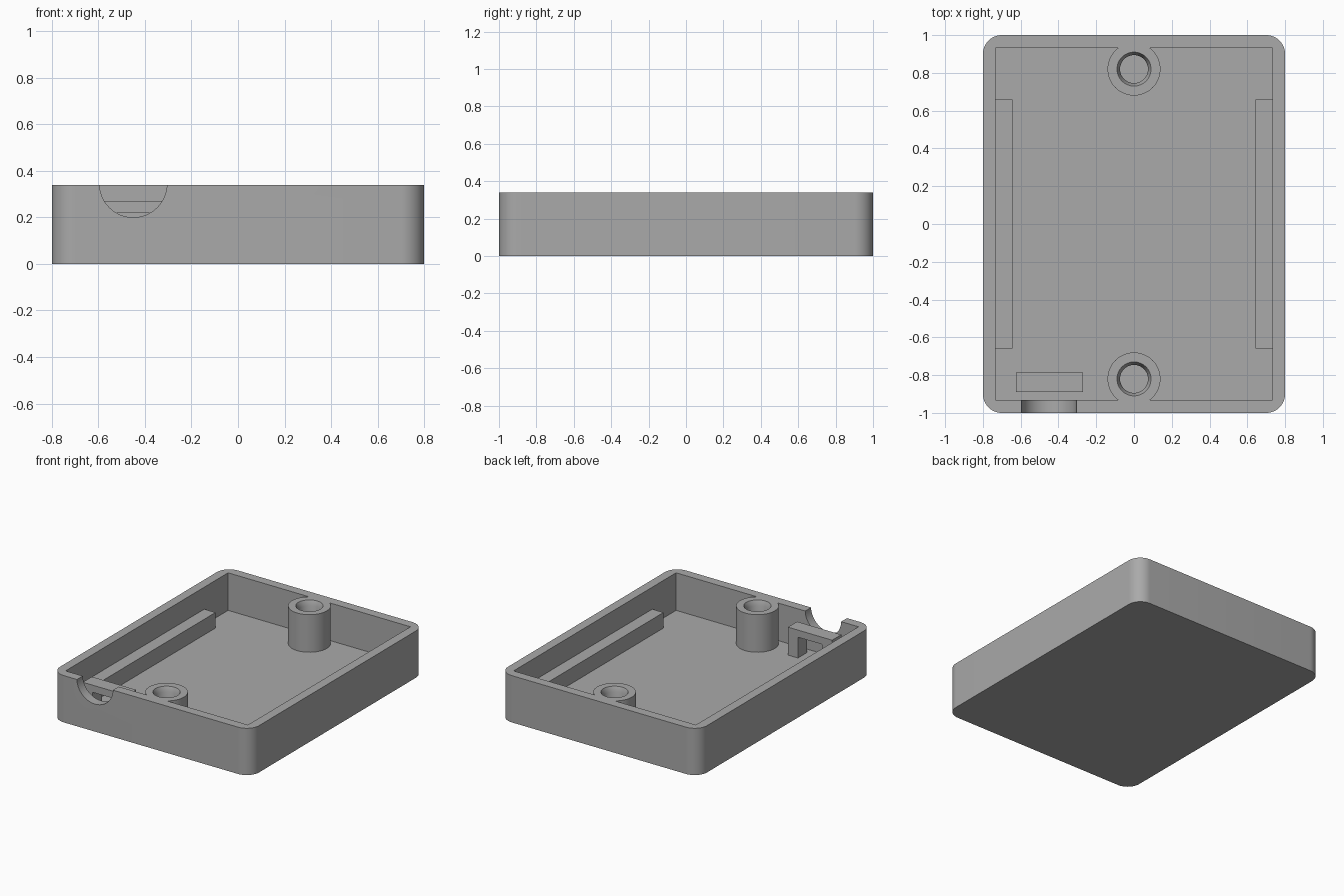
import bpy, bmesh, math
from mathutils import Matrix

if "Cube" in bpy.data.objects:
    bpy.data.objects.remove(bpy.data.objects["Cube"], do_unlink=True)

HALF_X, HALF_Y, HEIGHT = 0.8, 1.0, 0.34
WALL, FLOOR, CORNER = 0.067, 0.067, 0.1
BOSS_Y = 0.82

grey = bpy.data.materials.new("grey plastic")
grey.use_nodes = True
colour = (0.4, 0.4, 0.4, 1)
grey.diffuse_color = colour
grey.node_tree.nodes["Principled BSDF"].inputs["Base Color"].default_value = colour


def finish(name, bm):
    bmesh.ops.recalc_face_normals(bm, faces=bm.faces)
    mesh = bpy.data.meshes.new(name)
    bm.to_mesh(mesh)
    bm.free()
    mesh.materials.append(grey)
    obj = bpy.data.objects.new(name, mesh)
    bpy.context.collection.objects.link(obj)
    return obj


def prism(name, outline, depth, matrix=Matrix()):
    """Extrude a flat outline along its local z."""
    bm = bmesh.new()
    face = bm.faces.new([bm.verts.new((u, v, 0)) for u, v in outline])
    ext = bmesh.ops.extrude_face_region(bm, geom=[face])["geom"]
    verts = [g for g in ext if isinstance(g, bmesh.types.BMVert)]
    bmesh.ops.translate(bm, verts=verts, vec=(0, 0, depth))
    bm.transform(matrix)
    return finish(name, bm)


def box(name, x0, x1, y0, y1, z0, z1):
    return prism(name, [(x0, y0), (x1, y0), (x1, y1), (x0, y1)], z1 - z0,
                 Matrix.Translation((0, 0, z0)))


def stack(name, y, rings, sides=48):
    """Turned solid made from (radius, height) rings."""
    bm = bmesh.new()
    loops = [[bm.verts.new((r * math.cos(i * math.tau / sides),
                            y + r * math.sin(i * math.tau / sides), z))
              for i in range(sides)] for r, z in rings]
    for a, b in zip(loops, loops[1:]):
        for i in range(sides):
            j = (i + 1) % sides
            bm.faces.new((a[i], a[j], b[j], b[i]))
    bm.faces.new(loops[0])
    bm.faces.new(loops[-1])
    return finish(name, bm)


def combine(target, tool, operation):
    mod = target.modifiers.new("cut", "BOOLEAN")
    mod.operation, mod.solver, mod.object = operation, "EXACT", tool
    bpy.context.view_layer.objects.active = target
    bpy.ops.object.modifier_apply(modifier=mod.name)
    bpy.data.objects.remove(tool, do_unlink=True)


# Tray with rounded outer corners and a square-cornered cavity
outline = []
for k, (sx, sy) in enumerate([(1, 1), (-1, 1), (-1, -1), (1, -1)]):
    for i in range(13):
        a = (k + i / 12) * math.pi / 2
        outline.append((sx * (HALF_X - CORNER) + CORNER * math.cos(a),
                        sy * (HALF_Y - CORNER) + CORNER * math.sin(a)))
tray = prism("tray", outline, HEIGHT)
inx, iny = HALF_X - WALL, HALF_Y - WALL
combine(tray, box("cavity", -inx, inx, -iny, iny, FLOOR, 1), "DIFFERENCE")

# Screw bosses merged into the end walls, with chamfered bores
for y in (-BOSS_Y, BOSS_Y):
    combine(tray, stack("boss", y, [(0.14, FLOOR / 2), (0.14, HEIGHT)]), "UNION")
    combine(tray, stack("bore", y, [(0.074, FLOOR), (0.074, HEIGHT - 0.035),
                                    (0.09, HEIGHT), (0.09, HEIGHT + 0.1)]),
            "DIFFERENCE")

# Round cable notch in the front wall
circle = [(0.145 * math.cos(i * math.tau / 64), 0.145 * math.sin(i * math.tau / 64))
          for i in range(64)]
notch = prism("notch", circle, 0.15, Matrix.Translation((-0.45, -0.94 + 0.01, HEIGHT + 0.005))
              @ Matrix.Rotation(math.pi / 2, 4, "X"))
combine(tray, notch, "DIFFERENCE")

bpy.ops.object.select_all(action="DESELECT")
tray.select_set(True)
bpy.context.view_layer.objects.active = tray
bpy.ops.object.shade_smooth_by_angle(angle=math.radians(25))

# Support rails along the side walls
for side, name in ((1, "left_rail"), (-1, "right_rail")):
    xs = sorted((side * inx, side * 0.643))
    box(name, *xs, -0.66, 0.66, FLOOR, 0.18)

# Cable clamp bridge behind the notch: an arch outline pushed through in y
x0, x1, leg, top, under = -0.625, -0.27, 0.08, 0.27, 0.218
arch = [(x0, FLOOR), (x0 + leg, FLOOR), (x0 + leg, under), (x1 - leg, under),
        (x1 - leg, FLOOR), (x1, FLOOR), (x1, top), (x0, top)]
prism("cable_bridge", arch, 0.105,
      Matrix.Translation((0, -0.785, 0)) @ Matrix.Rotation(math.pi / 2, 4, "X"))
